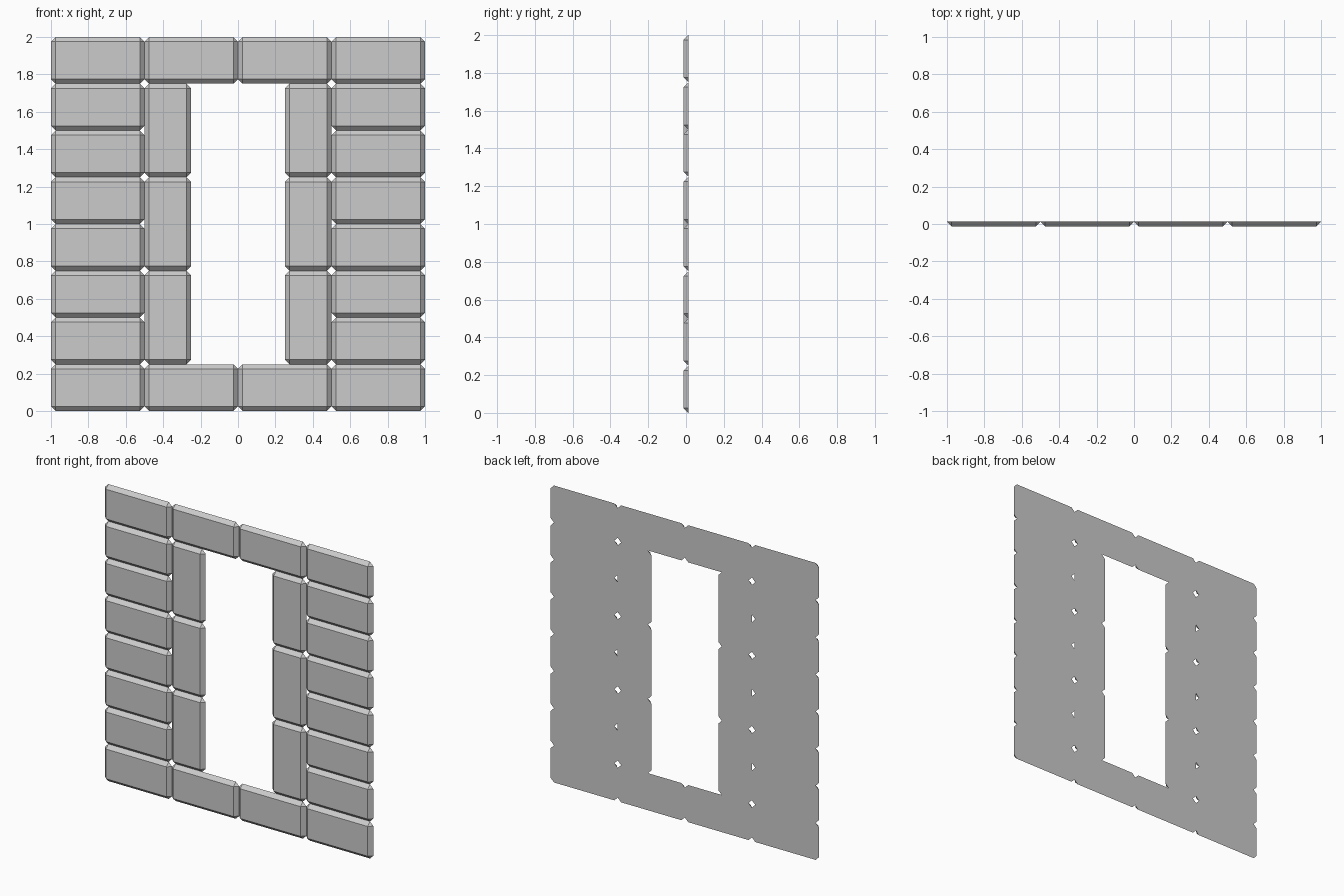
import bpy, bmesh

if "Cube" in bpy.data.objects:
    bpy.data.objects.remove(bpy.data.objects["Cube"])

BEVEL = 0.025          # chamfer width, equal to the block thickness
HALF = BEVEL / 2


def block(name, cx, cz, w, h):
    """Stone block: clipped-corner back outline, inset front face, chamfered rim."""
    bm = bmesh.new()
    front, back = [], []
    # corners go round counter-clockwise as seen from the front
    for i, (sx, sz) in enumerate([(-1, -1), (1, -1), (1, 1), (-1, 1)]):
        ox, oz = sx * w / 2, sz * h / 2
        ix, iz = ox - sx * BEVEL, oz - sz * BEVEL
        front.append(bm.verts.new((ix, -HALF, iz)))
        clipped = [(ox, iz), (ix, oz)]
        if i % 2:
            clipped.reverse()
        back += [bm.verts.new((x, HALF, z)) for x, z in clipped]
    bm.faces.new(front)
    bm.faces.new(back[::-1])
    for i in range(4):
        j = (i + 1) % 4
        bm.faces.new((front[i], back[2 * i], back[2 * i + 1]))
        bm.faces.new((front[j], front[i], back[2 * i + 1], back[2 * j]))
    bmesh.ops.recalc_face_normals(bm, faces=bm.faces)
    mesh = bpy.data.meshes.new(name)
    bm.to_mesh(mesh)
    bm.free()
    obj = bpy.data.objects.new(name, mesh)
    obj.location = (cx, 0, cz)
    bpy.context.collection.objects.link(obj)
    return obj


for side, s in (("left", -1), ("right", 1)):
    # outer columns of eight wide blocks
    for row in range(8):
        block(f"outer_block_{side}_{row + 1}", s * 0.75, 0.125 + row * 0.25, 0.5, 0.25)
    # upright jamb blocks beside the opening
    for row in range(3):
        block(f"jamb_block_{side}_{row + 1}", s * 0.375, 0.5 + row * 0.5, 0.25, 0.5)
    # sill and lintel blocks
    block(f"sill_block_{side}", s * 0.25, 0.125, 0.5, 0.25)
    block(f"lintel_block_{side}", s * 0.25, 1.875, 0.5, 0.25)
